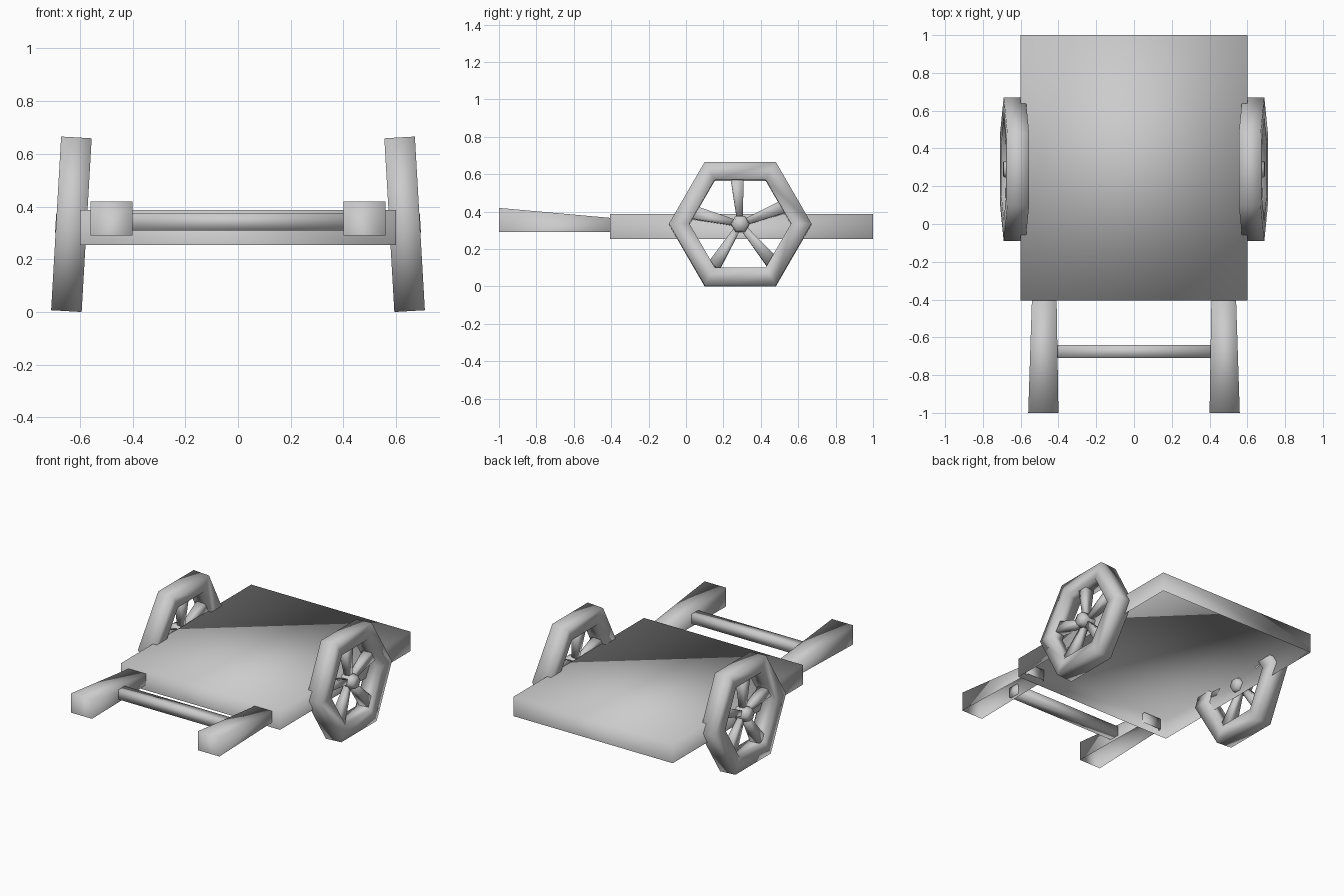
import bpy, bmesh, math
from mathutils import Matrix, Vector

old = bpy.data.objects.get("Cube")
if old:
    bpy.data.objects.remove(old, do_unlink=True)

grey = bpy.data.materials.new("plain_grey")
grey.use_nodes = True
colour = (0.6, 0.6, 0.6, 1)
grey.diffuse_color = colour
grey.node_tree.nodes["Principled BSDF"].inputs["Base Color"].default_value = colour


def finish(name, bm, mirrored=False):
    """Turn a bmesh into a smooth grey object, optionally mirrored across x."""
    mesh = bpy.data.meshes.new(name)
    for face in bm.faces:
        face.smooth = True
    bm.to_mesh(mesh)
    bm.free()
    mesh.materials.append(grey)
    obj = bpy.data.objects.new(name, mesh)
    bpy.context.collection.objects.link(obj)
    if mirrored:
        mod = obj.modifiers.new("Mirror", 'MIRROR')
        mod.use_mirror_merge = False
    return obj


def loft(bm, loops, cap_start=True, cap_end=True, closed=False):
    """Skin a row of equal vertex loops."""
    rows = [[bm.verts.new(p) for p in loop] for loop in loops]
    pairs = list(zip(rows, rows[1:]))
    if closed:
        pairs.append((rows[-1], rows[0]))
    for a, b in pairs:
        for i in range(len(a)):
            j = (i + 1) % len(a)
            bm.faces.new((a[i], a[j], b[j], b[i]))
    if cap_start and not closed:
        bm.faces.new(rows[0][::-1])
    if cap_end and not closed:
        bm.faces.new(rows[-1])
    bmesh.ops.recalc_face_normals(bm, faces=bm.faces[:])


def rect_y(y, x0, x1, z0, z1):
    return [Vector((x, y, z)) for x, z in ((x0, z0), (x1, z0), (x1, z1), (x0, z1))]


def open_bottom(bm):
    """Remove the underside."""
    bm.normal_update()
    under = [f for f in bm.faces if f.normal.z < -0.9]
    bmesh.ops.delete(bm, geom=under, context='FACES')


# Deck: a shallow tray, open underneath
bm = bmesh.new()
loft(bm, [rect_y(-0.405, -0.6, 0.6, 0.255, 0.387), rect_y(1, -0.6, 0.6, 0.255, 0.387)])
open_bottom(bm)
finish("deck", bm)

# Handles: tapered, open underneath
bm = bmesh.new()
loft(bm, [rect_y(-1, 0.4, 0.56, 0.29, 0.42), rect_y(-0.385, 0.41, 0.54, 0.29, 0.365)])
open_bottom(bm)
finish("handles", bm, mirrored=True)

# Crossbar between the handles
bm = bmesh.new()
loft(bm, [rect_y(-0.71, -0.42, 0.42, 0.31, 0.375), rect_y(-0.64, -0.42, 0.42, 0.31, 0.375)])
finish("crossbar", bm)

# Wheels lean inward at the top
place = Matrix.Translation((0.632, 0.29, 0.333)) @ Matrix.Rotation(math.radians(-3.3), 4, 'Y')


def polar(x, r, angle):
    return Vector((x, r * math.cos(angle), r * math.sin(angle)))


# Six-sided rim with a square section
HALF, OUTER, INNER = 0.058, 0.381, 0.272
bm = bmesh.new()
section = [(-HALF, OUTER), (HALF, OUTER), (HALF, INNER), (-HALF, INNER)]
loft(bm, [[polar(x, r, i * math.tau / 6) for x, r in section] for i in range(6)], closed=True)
bm.transform(place)
finish("wheel_rims", bm, mirrored=True)

# Hub
bm = bmesh.new()
hub = [(-0.06, 0.04), (-0.03, 0.05), (0.03, 0.05), (0.06, 0.04)]
loft(bm, [[polar(x, r, i * math.tau / 6) for i in range(6)] for x, r in hub])
bm.transform(place)
finish("wheel_hubs", bm, mirrored=True)

# Five spokes, widening toward the rim
for k in range(5):
    bm = bmesh.new()
    turn = Matrix.Rotation(math.radians(94 + 72 * k), 4, 'X')
    loft(bm, [[Vector((sx * h, r, sy * h)) for sx, sy in ((-1, -1), (1, -1), (1, 1), (-1, 1))]
              for r, h in ((0.03, 0.017), (0.265, 0.036))])
    bm.transform(place @ turn)
    finish(f"wheel_spokes_{k + 1}", bm, mirrored=True)
